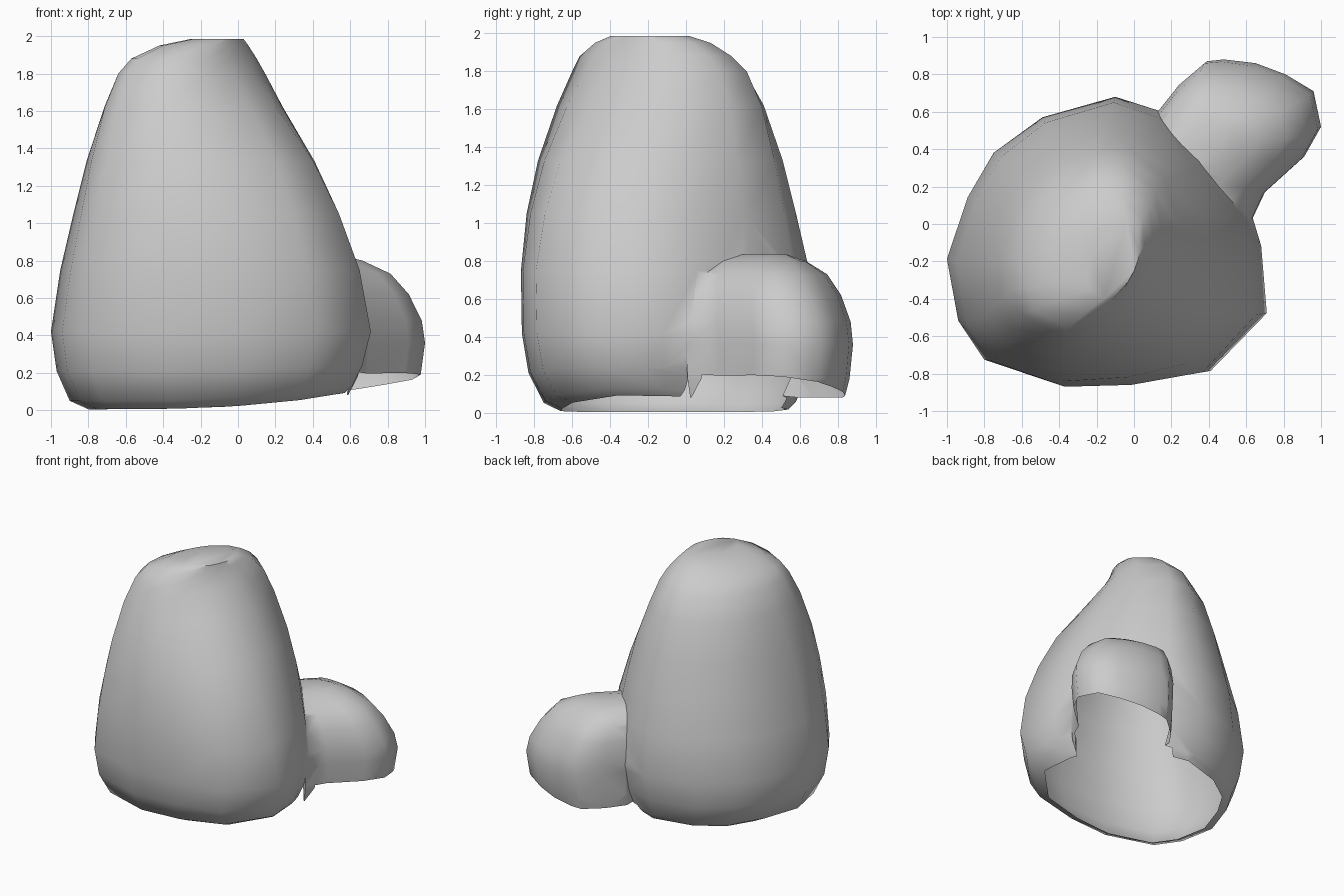
import bpy, bmesh, math
from mathutils import Vector

if "Cube" in bpy.data.objects:
    bpy.data.objects.remove(bpy.data.objects["Cube"])


def fit(pts, x0, x1, y0, y1):
    """Stretch an outline to fill the given bounds."""
    xs, ys = [p[0] for p in pts], [p[1] for p in pts]
    ax, bx, ay, by = min(xs), max(xs), min(ys), max(ys)
    return [(x0 + (x - ax) / (bx - ax) * (x1 - x0),
             y0 + (y - ay) / (by - ay) * (y1 - y0)) for x, y in pts]


def loft(name, rings):
    """Closed solid from a stack of equal-sized rings."""
    bm = bmesh.new()
    vs = [[bm.verts.new(p) for p in r] for r in rings]
    n = len(vs[0])
    for a, b in zip(vs, vs[1:]):
        for i in range(n):
            j = (i + 1) % n
            bm.faces.new((a[i], a[j], b[j], b[i]))
    bm.faces.new(vs[0][::-1])
    bm.faces.new(vs[-1])
    bmesh.ops.recalc_face_normals(bm, faces=bm.faces)
    me = bpy.data.meshes.new(name)
    bm.to_mesh(me)
    bm.free()
    ob = bpy.data.objects.new(name, me)
    bpy.context.collection.objects.link(ob)
    return ob


# Main mound: wide rounded base blending to a diagonal oval crown
base = [(.71, -.48), (.68, -.12), (.62, .08), (.4, .37), (.15, .6), (-.1, .68),
        (-.49, .57), (-.75, .38), (-.89, .14), (-1, -.19), (-.94, -.52),
        (-.8, -.73), (-.38, -.87), (0, -.86), (.41, -.79)]
turn = math.radians(56)
c, s = math.cos(turn), math.sin(turn)
oval = []
for x, y in base:
    t = math.atan2(y + .1, x + .15) - turn
    r = 1 / math.hypot(math.cos(t) / .48, math.sin(t) / .31)
    u, v = r * math.cos(t), r * math.sin(t)
    oval.append((u * c - v * s, u * s + v * c))
base_n, oval_n = fit(base, 0, 1, 0, 1), fit(oval, 0, 1, 0, 1)

# z, bounds, blend to oval, lift of the right side
sections = [(.005, -.80, .57, -.66, .54, 0, .034), (.05, -.90, .61, -.75, .58, 0, .028),
            (.21, -.97, .665, -.83, .64, 0, .01), (.42, -1, .71, -.865, .68, 0, 0),
            (.75, -.95, .65, -.87, .65, 0, 0), (1.05, -.88, .54, -.84, .58, .1, 0),
            (1.33, -.81, .41, -.78, .51, .25, 0), (1.62, -.715, .24, -.68, .41, .55, 0),
            (1.8, -.64, .145, -.60, .32, .85, 0), (1.88, -.57, .1, -.56, .24, 1, 0),
            (1.95, -.42, .055, -.48, .13, 1, 0), (1.985, -.25, .03, -.40, .02, 1, 0)]
rings = []
for z, x0, x1, y0, y1, k, lift in sections:
    mix = [(a[0] * (1 - k) + b[0] * k, a[1] * (1 - k) + b[1] * k)
           for a, b in zip(base_n, oval_n)]
    rings.append([(x, y, z + lift * max(0, x + .8) ** 3)
                  for x, y in fit(mix, x0, x1, y0, y1)])
body = loft("rounded_mound", rings)

# Side lobe: outline shrunk along and across its diagonal axis with height
outline = [(.1, .35), (.3, .15), (.62, .0), (.7, .17), (.91, .36), (1, .52), (.96, .71),
           (.81, .8), (.65, .86), (.48, .88), (.39, .87), (.25, .75), (.13, .6)]
lobe_rings = []
for z, f, g in [(.08, .93, .92), (.18, .97, .97), (.36, 1, 1), (.48, .97, 1),
                (.62, .88, .93), (.73, .77, .79), (.80, .62, .53), (.835, .48, .25)]:
    ring = []
    for x, y in outline:
        along = .45 + (x + y - .45) * f
        across = (y - x) * g + .1 * (1 - f)
        ring.append(((along - across) / 2, (along + across) / 2, z))
    lobe_rings.append(ring)
lobe = loft("side_lobe", lobe_rings)

# Join both into one skin
mod = body.modifiers.new("join", 'BOOLEAN')
mod.operation, mod.solver, mod.object = 'UNION', 'EXACT', lobe
bpy.context.view_layer.objects.active = body
body.select_set(True)
bpy.ops.object.modifier_apply(modifier=mod.name)
bpy.data.objects.remove(lobe)

# Open the underside, and cut away the mound wall and rim below the lobe
bm = bmesh.new()
bm.from_mesh(body.data)
LOW, HIGH = -.56, .46


def below_lobe(p, slack=0):
    return p.x + p.y > .2 and LOW < p.y - p.x < HIGH and p.z < .135 - .12 * (p.y - p.x) + slack


bm.normal_update()
caps = [f for f in bm.faces if f.normal.z < -.955 and f.calc_center_median().z < .2]
bmesh.ops.delete(bm, geom=caps, context='FACES')
for co, no in ((Vector((0, 0, .135)), Vector((-.12, .12, 1))),
               (Vector((0, LOW, 0)), Vector((-1, 1, 0))),
               (Vector((0, HIGH, 0)), Vector((-1, 1, 0)))):
    faces = [f for f in bm.faces if min(v.co.z for v in f.verts) < .2
             and max(v.co.x + v.co.y for v in f.verts) > .3]
    parts = set(faces)
    for f in faces:
        parts.update(f.verts)
        parts.update(f.edges)
    bmesh.ops.bisect_plane(bm, geom=list(parts), plane_co=co, plane_no=no, dist=1e-5)
gone = []
for f in bm.faces:
    p = f.calc_center_median()
    outer = p.x + p.y > .72 and p.z < .135 - .12 * (p.y - p.x)
    if below_lobe(p) or outer:
        gone.append(f)
bmesh.ops.delete(bm, geom=gone, context='FACES')
bm.to_mesh(body.data)
bm.free()
bpy.ops.object.shade_smooth_by_angle(angle=math.radians(60))
